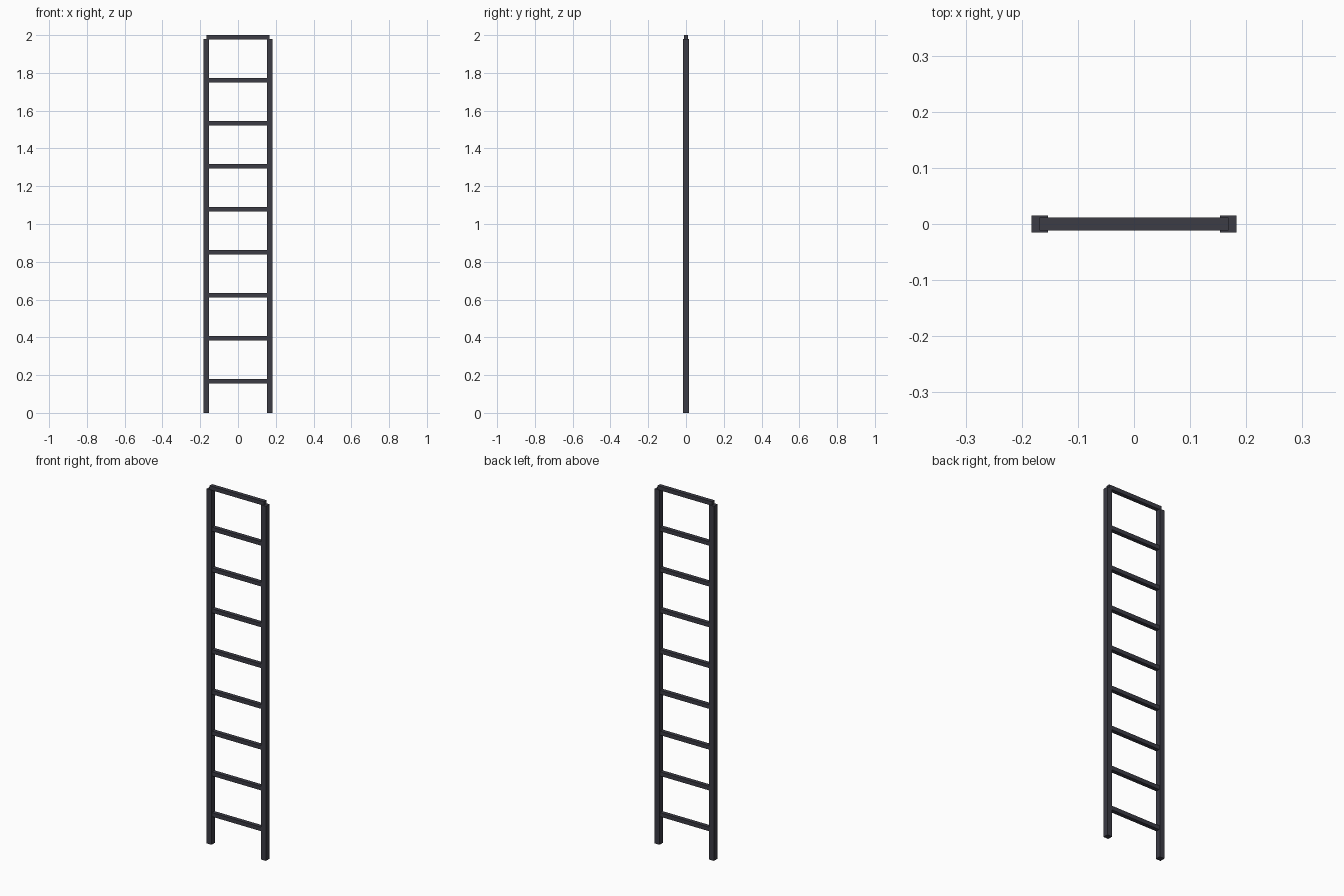
import bpy

if "Cube" in bpy.data.objects:
    bpy.data.objects.remove(bpy.data.objects["Cube"])

# One dark painted-metal colour
metal = bpy.data.materials.new("dark grey metal")
metal.diffuse_color = (0.045, 0.045, 0.06, 1)
metal.use_nodes = True
metal.node_tree.nodes["Principled BSDF"].inputs["Base Color"].default_value = metal.diffuse_color


def box(name, centre, size):
    bpy.ops.mesh.primitive_cube_add(size=1, location=centre)
    ob = bpy.context.object
    ob.name = name
    ob.scale = size
    bpy.ops.object.transform_apply(location=False, rotation=False, scale=True)
    ob.data.materials.append(metal)
    return ob


RAIL_X, RAIL_W, RAIL_H = 0.168, 0.03, 1.98
RUNG_W, RUNGS, FIRST, STEP = 0.0225, 9, 0.167, 0.2277

# Side rails
for side, name in ((-1, "left_rail"), (1, "right_rail")):
    box(name, (side * RAIL_X, 0, RAIL_H / 2), (RAIL_W, RAIL_W, RAIL_H))

# Rungs run between the rail centres; the top one caps the rails
for i in range(RUNGS):
    box(f"rung_{i + 1}", (0, 0, FIRST + i * STEP), (2 * RAIL_X, RUNG_W, RUNG_W))
